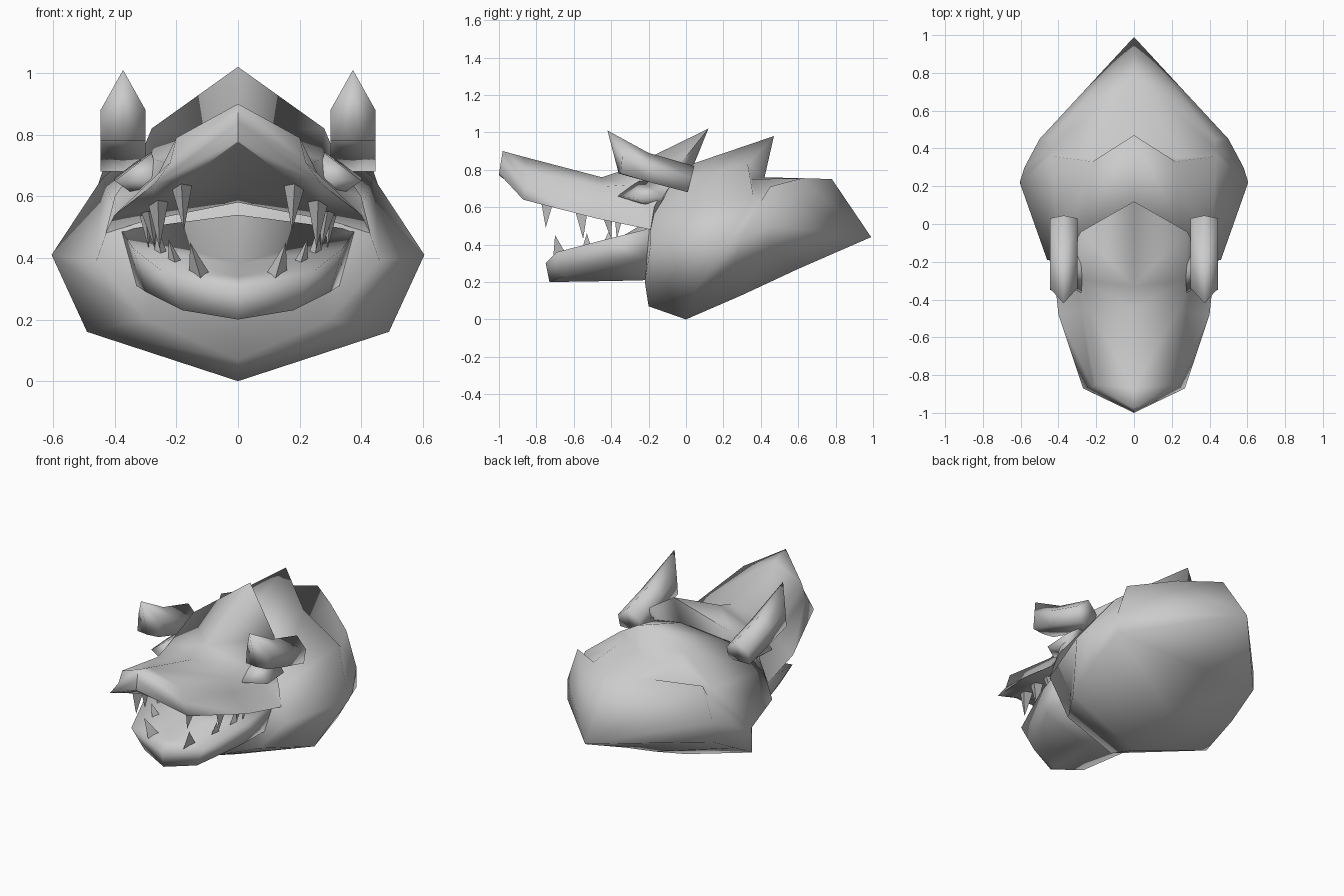
import bpy, bmesh
from mathutils import Vector

cube = bpy.data.objects.get("Cube")
if cube:
    bpy.data.objects.remove(cube, do_unlink=True)

grey = bpy.data.materials.new("plain grey")
grey.use_nodes = True
GREY = (0.6, 0.6, 0.6, 1)
grey.diffuse_color = GREY
grey.node_tree.nodes["Principled BSDF"].inputs["Base Color"].default_value = GREY


def finish(name, bm, angle=1.9, location=(0, 0, 0)):
    """Turn a bmesh into a shaded object, mirrored across its own x axis."""
    bmesh.ops.remove_doubles(bm, verts=bm.verts, dist=0.001)
    bmesh.ops.recalc_face_normals(bm, faces=bm.faces)
    mesh = bpy.data.meshes.new(name)
    bm.to_mesh(mesh)
    bm.free()
    mesh.materials.append(grey)
    ob = bpy.data.objects.new(name, mesh)
    ob.location = location
    bpy.context.collection.objects.link(ob)
    bpy.ops.object.select_all(action='DESELECT')
    ob.select_set(True)
    bpy.context.view_layer.objects.active = ob
    bpy.ops.object.shade_smooth_by_angle(angle=angle)
    ob.modifiers.new("Mirror", 'MIRROR').merge_threshold = 0.002


def half_loft(rings):
    """Skin half cross-sections that start and end on the middle plane."""
    bm = bmesh.new()
    loops = [[bm.verts.new(p) for p in ring] for ring in rings]
    for a, b in zip(loops, loops[1:]):
        for i in range(len(a) - 1):
            bm.faces.new((a[i], a[i + 1], b[i + 1], b[i]))
    for cap in (loops[0], loops[-1]):
        if len(set(v.co.to_tuple() for v in cap)) > 2:
            bm.faces.new(cap)
    return bm


# Skull: throat, swept crest, notch behind it, neck hump, rear tip
tip = (0, .99, .44)
finish("skull", half_loft([
    [(0, -.2, .07), (.3, -.22, .2), (.46, -.19, .39), (.4, -.19, .56), (.25, -.07, .74), (0, 0, .82)],
    [(0, 0, 0), (.49, .05, .16), (.605, .22, .41), (.44, .36, .66), (.22, .33, .83), (0, .47, .98)],
    [(0, .3, .13), (.51, .25, .27), (.58, .3, .43), (.43, .4, .63), (.23, .35, .75), (0, .42, .76)],
    [(0, .6, .27), (.5, .45, .38), (.5, .45, .5), (.43, .45, .71), (.2, .62, .755), (0, .78, .75)],
    [tip] * 6,
]))

# Upper jaw: top plate, side groove, flared lips and a pointed forehead
finish("upper_jaw", half_loft([
    [(0, -.98, .9), (0, -.98, .9), (0, -.99, .84), (0, -1, .78), (0, -1, .775), (0, -1, .77)],
    [(0, -.87, .87), (.2, -.85, .79), (.22, -.86, .71), (.27, -.87, .64), (.16, -.85, .66), (0, -.85, .7)],
    [(0, -.45, .76), (.24, -.45, .71), (.28, -.46, .63), (.4, -.48, .54), (.28, -.48, .56), (0, -.48, .62)],
    [(0, -.33, .8), (.27, -.3, .72), (.32, -.25, .62), (.43, -.19, .48), (.3, -.2, .52), (0, -.2, .58)],
    [(0, .12, 1.02), (.28, -.04, .82), (.33, -.12, .7), (.4, -.17, .6), (.3, -.1, .55), (0, -.05, .6)],
]))

# Lower jaw with a shallow floor
finish("lower_jaw", half_loft([
    [(0, -.75, .3), (0, -.75, .3), (0, -.73, .2), (0, -.73, .2)],
    [(0, -.66, .34), (.25, -.69, .36), (.18, -.66, .23), (0, -.7, .2)],
    [(0, -.45, .38), (.34, -.42, .43), (.3, -.4, .29), (0, -.4, .205)],
    [(0, -.18, .54), (.38, -.18, .49), (.33, -.2, .31), (0, -.2, .21)],
]))

# Cheek brows
bm = bmesh.new()
for p in [(.26, -.38, .66), (.4, -.28, .65), (.4, -.12, .66),
          (.28, -.06, .75), (.28, -.25, .74), (.3, -.15, .58)]:
    bm.verts.new(p)
bmesh.ops.convex_hull(bm, input=bm.verts)
finish("cheek_brows", bm)

# Brow horns: roofed blocks ending in an upturned spike
w = .073
for side, label in ((1, "left"), (-1, "right")):
    finish(label + "_brow_horn", half_loft([
        [(0, .01, .68), (w, .01, .68), (w, .03, .76), (0, .045, .82)],
        [(0, -.2, .735), (w, -.2, .735), (w, -.2, .83), (0, -.2, .89)],
        [(0, -.36, .78), (w, -.35, .78), (w, -.34, .88), (0, -.42, 1.01)],
    ]), location=(side * .373, 0, 0))


def teeth(name, rows):
    """Three-sided fangs, each given by base, tip and radius."""
    bm = bmesh.new()
    for base, point, radius in rows:
        base, point = Vector(base), Vector(point)
        offsets = [(radius, radius), (-radius, radius), (0, -radius)]
        ring = [bm.verts.new(base + Vector((x, y, 0))) for x, y in offsets]
        top = bm.verts.new(point)
        bm.faces.new(ring)
        for i in range(3):
            bm.faces.new((ring[i], ring[(i + 1) % 3], top))
    finish(name, bm, angle=0.5)


teeth("upper_teeth", [
    ((.185, -.74, .66), (.175, -.75, .49), .04),
    ((.26, -.56, .59), (.255, -.55, .43), .035),
    ((.29, -.42, .55), (.27, -.4, .43), .025),
    ((.3, -.36, .54), (.29, -.37, .43), .02),
])
teeth("lower_teeth", [
    ((.12, -.67, .33), (.155, -.7, .45), .04),
    ((.2, -.53, .37), (.225, -.53, .46), .028),
    ((.25, -.42, .4), (.26, -.4, .5), .025),
])
